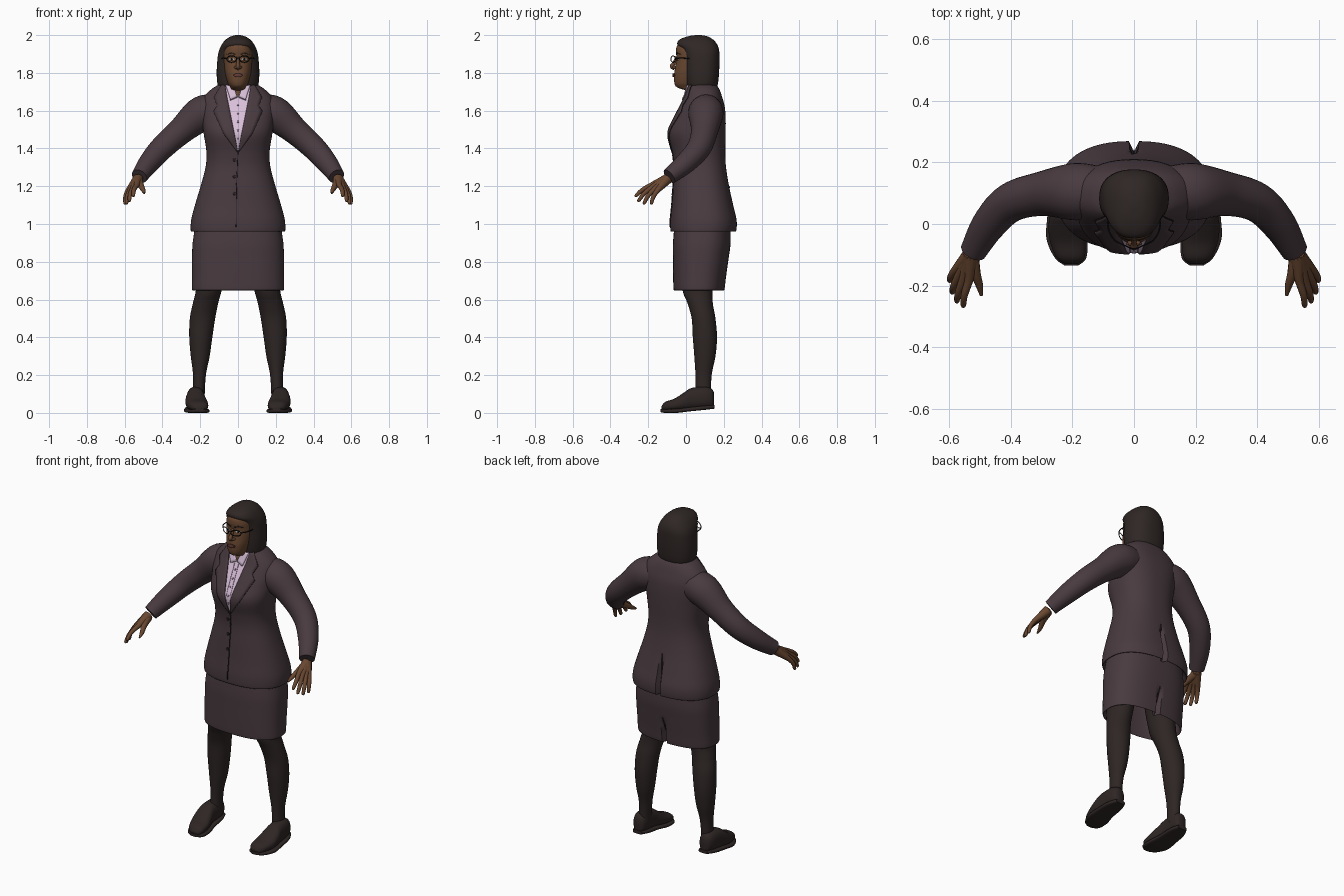
import bpy, bmesh, math
from mathutils import Vector
from mathutils.bvhtree import BVHTree

if "Cube" in bpy.data.objects:
    bpy.data.objects.remove(bpy.data.objects["Cube"])


def material(name, *rgb):
    mat = bpy.data.materials.new(name)
    mat.use_nodes = True
    mat.diffuse_color = (*rgb, 1)
    shader = mat.node_tree.nodes["Principled BSDF"]
    shader.inputs["Base Color"].default_value = (*rgb, 1)
    shader.inputs["Roughness"].default_value = 0.8
    return mat


SUIT = material("suit plum", .066, .043, .051)
SEAM = material("seam dark", .02, .013, .016)
BLOUSE = material("blouse lilac", .7, .53, .7)
STITCH = material("blouse stitch", .36, .25, .36)
SKIN = material("skin brown", .14, .063, .03)
LIPS = material("lips", .13, .045, .035)
HAIR = material("hair dark brown", .028, .02, .018)
HOSE = material("stockings", .027, .019, .018)
WHITE = material("eye white", .55, .5, .47)
BLACK = material("black frame", .008, .007, .008)


def finish(name, bm, mat, mirrored=False, closed=True):
    if closed:
        bmesh.ops.recalc_face_normals(bm, faces=bm.faces)
    mesh = bpy.data.meshes.new(name)
    bm.to_mesh(mesh)
    bm.free()
    mesh.materials.append(mat)
    obj = bpy.data.objects.new(name, mesh)
    bpy.context.collection.objects.link(obj)
    if mirrored:
        obj.modifiers.new("Mirror", 'MIRROR').use_mirror_merge = False
    return obj


def smooth(rows, steps=6):
    """Catmull-Rom curve through rows of any width."""
    pts = [Vector(r) for r in rows]
    out = []
    for i in range(len(pts) - 1):
        a, b, c, d = pts[max(i - 1, 0)], pts[i], pts[i + 1], pts[min(i + 2, len(pts) - 1)]
        for k in range(steps):
            t = k / steps
            out.append(b + (c - a) * (t / 2) + (a * 2 - b * 5 + c * 4 - d) * (t * t / 2)
                       + (b * 3 - a - c * 3 + d) * (t ** 3 / 2))
    return out + [pts[-1]]


def skin_rings(rings):
    bm = bmesh.new()
    loops = [[bm.verts.new(p) for p in ring] for ring in rings]
    for low, high in zip(loops, loops[1:]):
        for j in range(len(low)):
            bm.faces.new((low[j - 1], low[j], high[j], high[j - 1]))
    bm.faces.new(loops[0])
    bm.faces.new(loops[-1])
    return bm


def loft(name, rows, mat, power=2.3, axis="z", n=32, mirrored=False, vent=None):
    """Rows are (station, centre x, half width, low, high) of superellipse rings."""
    rings = []
    for t, cx, half, lo, hi in smooth(rows):
        ring = []
        for j in range(n):
            c, s = math.cos(math.tau * j / n), math.sin(math.tau * j / n)
            r = (abs(c) ** power + abs(s) ** power) ** (-1 / power)
            x, v = cx + half * r * c, (lo + hi) / 2 + (hi - lo) / 2 * r * s
            if vent and j == n // 4 and t < vent:
                v -= min(.035, (vent - t) * .3)
            ring.append((x, v, t) if axis == "z" else (x, t, v))
        rings.append(ring)
    return finish(name, skin_rings(rings), mat, mirrored)


def tube(name, path, mat, n=12, steps=6, mirrored=True):
    """Path points are (x, y, z, radius)."""
    pts = smooth(path, steps)
    rings = []
    for i, p in enumerate(pts):
        along = (pts[min(i + 1, len(pts) - 1)] - pts[max(i - 1, 0)]).to_3d().normalized()
        u = along.cross(Vector((0, 1, 0))).normalized()
        w = along.cross(u)
        rings.append([p.to_3d() + (u * math.cos(math.tau * j / n) + w * math.sin(math.tau * j / n)) * p.w
                      for j in range(n)])
    return finish(name, skin_rings(rings), mat, mirrored)


def surface(obj):
    mesh = obj.data
    return BVHTree.FromPolygons([v.co for v in mesh.vertices], [p.vertices for p in mesh.polygons])


def plate(name, first, second, target, mat, thick=.003, across=4, back=False, mirrored=True):
    """Thin plate between two (x, z) lines, laid on the front or back of a surface."""
    side = 1 if back else -1
    bm = bmesh.new()
    grid = []
    for a, b in zip(*(
            [Vector(p).lerp(Vector(q), k / 5) for p, q in zip(line, line[1:]) for k in range(5)]
            + [Vector(line[-1])] for line in (first, second))):
        row = []
        for k in range(across + 1):
            p = a.lerp(b, k / across)
            hit = target.ray_cast(Vector((p.x, side, p.y)), Vector((0, -side, 0)))[0]
            row.append(bm.verts.new((p.x, hit.y if hit else 0, p.y)))
        grid.append(row)
    for r, q in zip(grid, grid[1:]):
        for k in range(across):
            bm.faces.new((r[k], r[k + 1], q[k + 1], q[k]))
    bm.normal_update()
    if sum(f.normal.y for f in bm.faces) * side < 0:
        bmesh.ops.reverse_faces(bm, faces=bm.faces)
    obj = finish(name, bm, mat, mirrored, closed=False)
    solid = obj.modifiers.new("Thickness", 'SOLIDIFY')
    solid.thickness, solid.offset = thick, 1
    return obj


def seam(name, line, target, mat=SEAM, width=.004, thick=.004, **kw):
    plate(name, [(x - width / 2, z) for x, z in line], [(x + width / 2, z) for x, z in line],
          target, mat, thick, 1, **kw)


def disc(name, x, z, rx, rz, target, mat, thick, **kw):
    arc = [(math.cos(math.pi * k / 8), math.sin(math.pi * k / 8)) for k in range(9)]
    plate(name, [(x + rx * c, z + rz * s) for c, s in arc],
          [(x + rx * c, z - rz * s) for c, s in arc], target, mat, thick, **kw)


# Jacket body, with hem and collar folded inwards
jacket = loft("jacket", [
    (1.0, 0, .22, -.055, .235), (.965, 0, .24, -.072, .255), (.965, 0, .25, -.082, .266),
    (1.02, 0, .248, -.083, .268), (1.1, 0, .228, -.075, .25), (1.2, 0, .198, -.068, .228),
    (1.3, 0, .172, -.062, .212), (1.38, 0, .167, -.072, .208), (1.48, 0, .182, -.094, .21),
    (1.56, 0, .192, -.062, .21), (1.62, 0, .195, -.032, .205), (1.67, 0, .182, -.008, .192),
    (1.71, 0, .145, .004, .178), (1.735, 0, .108, .01, .162), (1.75, 0, .08, .013, .145),
    (1.73, 0, .05, .02, .125)], SUIT, 2.4, n=96, vent=1.2)

# Blouse front, cut into the jacket along the V of the neckline
V_LOW, V_SLOPE = 1.385, .2
jacket.data.materials.append(BLOUSE)
bm = bmesh.new()
bm.from_mesh(jacket.data)
for s in (1, -1):
    front = [f for f in bm.faces if f.calc_center_median().y < .08 and f.calc_center_median().z > 1.3]
    geom = set(front)
    for f in front:
        geom.update(f.edges, f.verts)
    bmesh.ops.bisect_plane(bm, geom=list(geom), plane_co=(0, 0, V_LOW), plane_no=(1, 0, -s * V_SLOPE))
for f in bm.faces:
    c = f.calc_center_median()
    if c.y < .075 and abs(c.x) < V_SLOPE * (c.z - V_LOW):
        f.material_index = 1
bm.to_mesh(jacket.data)
bm.free()
cloth = surface(jacket)

# Lapels, seams and buttons
lapel_edge = [(.085, 1.735), (.125, 1.67), (.108, 1.625), (.127, 1.595), (.075, 1.48), (.005, V_LOW)]
lapel_roll = [(.068, 1.735), (.057, 1.67), (.049, 1.63), (.043, 1.6), (.02, 1.485), (.001, V_LOW)]
plate("lapel", lapel_roll, lapel_edge, cloth, SUIT, .006)
seam("lapel_seam", lapel_edge, cloth)
seam("jacket_opening", [(0, V_LOW), (-.008, 1.2), (-.01, .985)], cloth, mirrored=False)
seam("jacket_vent", [(0, 1.2), (0, .975)], cloth, back=True, mirrored=False)
for z in (1.34, 1.25, 1.16):
    disc("jacket_button", -.02, z, .008, .008, cloth, SEAM, .005, mirrored=False)

# Blouse collar, placket and buttons
plate("throat", [(.026, 1.735), (0, 1.67)], [(-.026, 1.735), (0, 1.67)], cloth, SKIN, .002, mirrored=False)
plate("blouse_collar", [(.026, 1.74), (.004, 1.67)], [(.064, 1.735), (.04, 1.655)], cloth, BLOUSE, .008)
seam("collar_stitch", [(.004, 1.67), (.04, 1.655)], cloth, STITCH, thick=.009)
seam("placket_stitch", [(.013, 1.66), (.013, 1.46)], cloth, STITCH, .002, .002)
for k in range(5):
    disc("blouse_button", 0, 1.63 - k * .045, .005, .005, cloth, STITCH, .004, mirrored=False)

# Sleeves
tube("sleeve", [(.1, .105, 1.6, .08), (.19, .105, 1.585, .093), (.3, .098, 1.495, .072),
                (.4, .07, 1.405, .064), (.47, 0, 1.325, .056), (.522, -.088, 1.252, .043)], SUIT, 32)

# Skirt, folded inwards at the hem, with a back slit
skirt = loft("skirt", [
    (.85, 0, .215, -.05, .2), (.7, 0, .228, -.055, .19), (.656, 0, .236, -.06, .197),
    (.656, 0, .243, -.066, .204), (.72, 0, .243, -.068, .212), (.82, 0, .243, -.069, .226),
    (.9, 0, .24, -.069, .236), (1.0, 0, .225, -.06, .235)], SUIT, 2.5, n=96, vent=.82)
seam("skirt_slit", [(0, .81), (0, .665)], surface(skirt), back=True, mirrored=False)

# Legs
loft("leg", [
    (.84, .13, .085, -.03, .15), (.66, .153, .069, -.02, .14), (.58, .172, .067, .008, .142),
    (.5, .188, .067, .03, .156), (.4, .197, .061, .036, .164), (.3, .2, .05, .044, .156),
    (.2, .204, .034, .05, .136), (.08, .208, .031, .05, .13)], HOSE, 2, mirrored=True)

# Shoes and soles
loft("shoe", [
    (-.13, .203, .02, .012, .035), (-.11, .206, .045, .01, .058), (-.06, .215, .057, .01, .076),
    (-.01, .223, .055, .012, .108), (.03, .225, .048, .016, .132), (.1, .223, .045, .022, .138),
    (.135, .221, .035, .026, .128), (.147, .22, .02, .03, .11)], HOSE, 2.4, "y", mirrored=True)
loft("shoe_sole", [
    (-.135, .203, .022, .004, .022), (-.11, .206, .051, 0, .02), (-.05, .218, .066, 0, .022),
    (.02, .224, .058, .008, .03), (.1, .223, .05, .016, .038), (.15, .22, .03, .022, .042)],
    HOSE, 4, "y", mirrored=True)

# Hands: each finger runs from the wrist through its knuckle
wrist = Vector((.53, -.1, 1.238))
for name, knuckle, tip in (
        ("index", (.537, -.185, 1.205), (.555, -.27, 1.145)),
        ("middle", (.555, -.182, 1.192), (.576, -.255, 1.118)),
        ("ring", (.57, -.17, 1.181), (.591, -.225, 1.104)),
        ("little", (.582, -.152, 1.176), (.599, -.185, 1.104))):
    k, t = Vector(knuckle), Vector(tip)
    bend = k.lerp(t, .5) + Vector((.005, -.004, .005))
    tube(name + "_finger", [(*wrist, .028), (*wrist.lerp(k, .5), .021), (*k, .014), (*bend, .0115),
                            (*bend.lerp(t, .8), .009), (*t, .004)], SKIN)
tube("thumb", [(.527, -.105, 1.23, .024), (.515, -.16, 1.205, .017), (.502, -.2, 1.18, .012),
               (.496, -.232, 1.163, .005)], SKIN)

# Head and neck
head = loft("head", [
    (1.66, 0, .048, .02, .12), (1.7, 0, .049, .012, .12), (1.722, 0, .042, -.045, .11),
    (1.745, 0, .054, -.061, .11), (1.79, 0, .067, -.063, .12), (1.83, 0, .074, -.057, .13),
    (1.88, 0, .078, -.05, .14), (1.92, 0, .076, -.053, .14), (1.95, 0, .066, -.043, .13),
    (1.98, 0, .035, 0, .1)], SKIN, 2.3, n=48)
face = surface(head)
tube("nose", [(0, -.047, 1.885, .008), (0, -.062, 1.855, .009), (0, -.074, 1.835, .012),
              (0, -.06, 1.822, .008)], SKIN, mirrored=False)
tube("nostril", [(.005, -.068, 1.831, .007), (.013, -.06, 1.829, .008), (.016, -.05, 1.83, .004)], SKIN)
disc("eye", .033, 1.872, .014, .006, face, WHITE, .002)
disc("iris", .033, 1.872, .006, .006, face, BLACK, .003)
plate("eyebrow", [(.012, 1.9), (.035, 1.908), (.058, 1.899)],
      [(.012, 1.894), (.035, 1.902), (.058, 1.897)], face, HAIR, .003)
disc("lips", 0, 1.787, .024, .009, face, LIPS, .008, mirrored=False)
seam("mouth_line", [(0, 1.788), (0, 1.786)], face, SEAM, .042, .009, mirrored=False)

# Hair bob, which the face shows through
loft("hair", [
    (1.722, 0, .09, .01, .152), (1.735, 0, .107, 0, .167), (1.8, 0, .113, -.008, .175),
    (1.88, 0, .108, -.012, .177), (1.92, 0, .1, -.024, .175), (1.95, 0, .086, -.046, .165),
    (1.975, 0, .066, -.036, .145), (1.993, 0, .038, .008, .115), (2.0, 0, .012, .05, .08)],
    HAIR, 2.4, n=64)

# Glasses
rim = [(.034 + .026 * math.cos(math.tau * k / 12), -.068 + .012 * math.cos(math.tau * k / 12),
        1.873 + .017 * math.sin(math.tau * k / 12), .0025) for k in range(13)]
tube("glasses_rim", rim, BLACK, 6, 3)
tube("glasses_temple", [(.06, -.056, 1.877, .003), (.082, -.02, 1.878, .003), (.086, .05, 1.875, .003)],
     BLACK, 6)
tube("glasses_bridge", [(.009, -.079, 1.877, .0025), (0, -.08, 1.88, .0025),
                        (-.009, -.079, 1.877, .0025)], BLACK, 6, mirrored=False)

# Smooth shading with crisp folds
bpy.ops.object.select_all(action='DESELECT')
for obj in bpy.context.collection.objects:
    if obj.type == 'MESH':
        obj.select_set(True)
        bpy.context.view_layer.objects.active = obj
bpy.ops.object.shade_smooth_by_angle(angle=math.radians(50))
